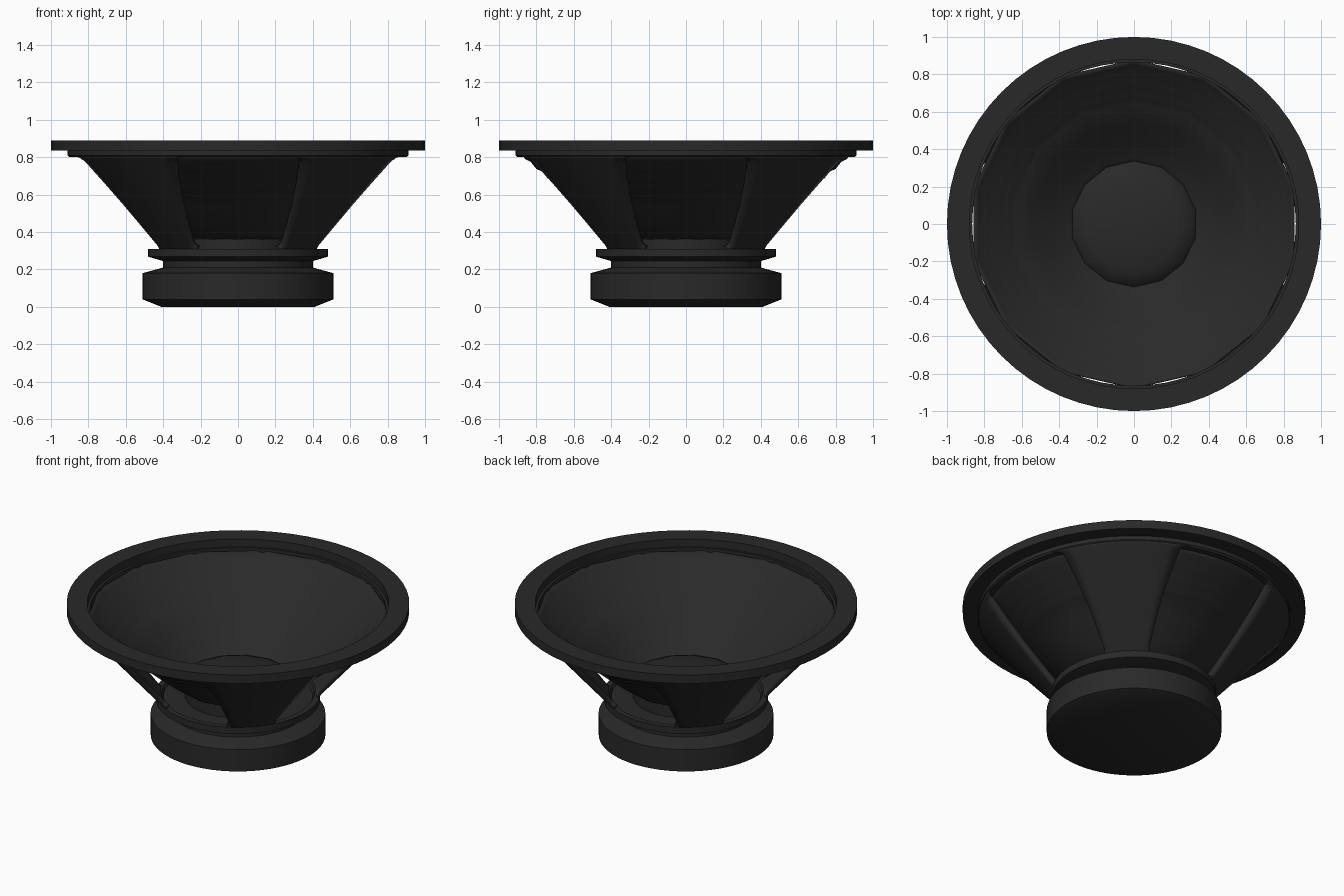
import bpy, bmesh
from math import sin, cos, pi, radians

if "Cube" in bpy.data.objects:
    bpy.data.objects.remove(bpy.data.objects["Cube"])

black = bpy.data.materials.new("black")
black.diffuse_color = (0.022, 0.022, 0.022, 1)
black.use_nodes = True
black.node_tree.nodes["Principled BSDF"].inputs["Base Color"].default_value = black.diffuse_color


def finish(name, bm, angle=35):
    bmesh.ops.remove_doubles(bm, verts=bm.verts, dist=1e-5)
    bmesh.ops.recalc_face_normals(bm, faces=bm.faces)
    me = bpy.data.meshes.new(name)
    bm.to_mesh(me)
    bm.free()
    ob = bpy.data.objects.new(name, me)
    bpy.context.collection.objects.link(ob)
    me.materials.append(black)
    bpy.ops.object.select_all(action='DESELECT')
    ob.select_set(True)
    bpy.context.view_layer.objects.active = ob
    bpy.ops.object.shade_smooth_by_angle(angle=radians(angle))
    return ob


def lathe(name, profile, sides=64, closed=False, angle=35):
    """Spin an (r, z) profile round the z axis, with a vertex on +y."""
    bm = bmesh.new()
    rings = [[bm.verts.new((r * sin(2 * pi * i / sides), r * cos(2 * pi * i / sides), z))
              if r > 0 else None for i in range(sides)] for r, z in profile]
    poles = [bm.verts.new((0, 0, z)) if r == 0 else None for r, z in profile]
    n = len(profile)
    for k in range(n if closed else n - 1):
        m = (k + 1) % n
        for i in range(sides):
            j = (i + 1) % sides
            quad = [poles[k]] if poles[k] else [rings[k][i], rings[k][j]]
            quad += [poles[m]] if poles[m] else [rings[m][j], rings[m][i]]
            bm.faces.new(quad)
    return finish(name, bm, angle)


# Mounting flange and the short collar under it
lathe("mounting_rim", [(0.88, 0.835), (1.0, 0.835), (1.0, 0.89), (0.88, 0.89)], closed=True)
lathe("basket_collar", [(0.865, 0.80), (0.90, 0.80), (0.912, 0.81), (0.912, 0.84),
                        (0.865, 0.84)], closed=True)

# Base plate of the basket and the rounded magnet
lathe("basket_base", [(0, 0.245), (0.40, 0.245), (0.48, 0.268), (0.48, 0.31),
                      (0.445, 0.31), (0.435, 0.29), (0, 0.29)])
lathe("magnet", [(0, 0), (0.41, 0), (0.51, 0.04), (0.51, 0.18), (0.40, 0.21), (0.40, 0.25), (0, 0.25)],
      angle=40)

# Four tapering basket spokes on the diagonals: (height, half angle of the window)
rows = [(0.305, 27), (0.312, 29), (0.33, 29.6), (0.43, 28), (0.55, 26.3), (0.67, 24.3),
        (0.77, 22.6), (0.785, 22), (0.795, 20.8), (0.803, 18)]
bm = bmesh.new()
steps = 10
for q in range(4):
    grid = []
    for z, w in rows:
        r = 0.48 + (z - 0.31) / 0.49 * 0.425
        angs = [radians(q * 90 + w + (90 - 2 * w) * i / steps) for i in range(steps + 1)]
        grid.append([bm.verts.new((r * cos(a), r * sin(a), z)) for a in angs])
    for lo, hi in zip(grid, grid[1:]):
        for i in range(steps):
            bm.faces.new((lo[i], lo[i + 1], hi[i + 1], hi[i]))
spokes = finish("basket_spokes", bm)
# make every face point away from the axis before thickening inwards
for p in spokes.data.polygons:
    if p.normal.x * p.center.x + p.normal.y * p.center.y < 0:
        p.flip()
mod = spokes.modifiers.new("thickness", 'SOLIDIFY')
mod.thickness = 0.035
mod.offset = -1

# Paper cone with ribbed surround, coarse fourteen-sided
cone_profile = [(0.30, 0.355), (0.36, 0.385), (0.45, 0.455), (0.55, 0.54), (0.65, 0.625),
                (0.68, 0.638), (0.71, 0.675), (0.74, 0.687), (0.77, 0.725), (0.80, 0.737),
                (0.83, 0.775), (0.86, 0.79), (0.88, 0.82)]
cone = lathe("cone", cone_profile, sides=14, angle=40)
mod = cone.modifiers.new("thickness", 'SOLIDIFY')
mod.thickness = 0.01

# Dust cap and voice coil former
cap = [(0.34 * cos(radians(a)), 0.38 + 0.08 * sin(radians(a))) for a in (0, 20, 40, 60, 75)]
lathe("dust_cap", cap + [(0, 0.46)], sides=14, angle=50)
lathe("coil_former", [(0.31, 0.28), (0.31, 0.37)], sides=28)
